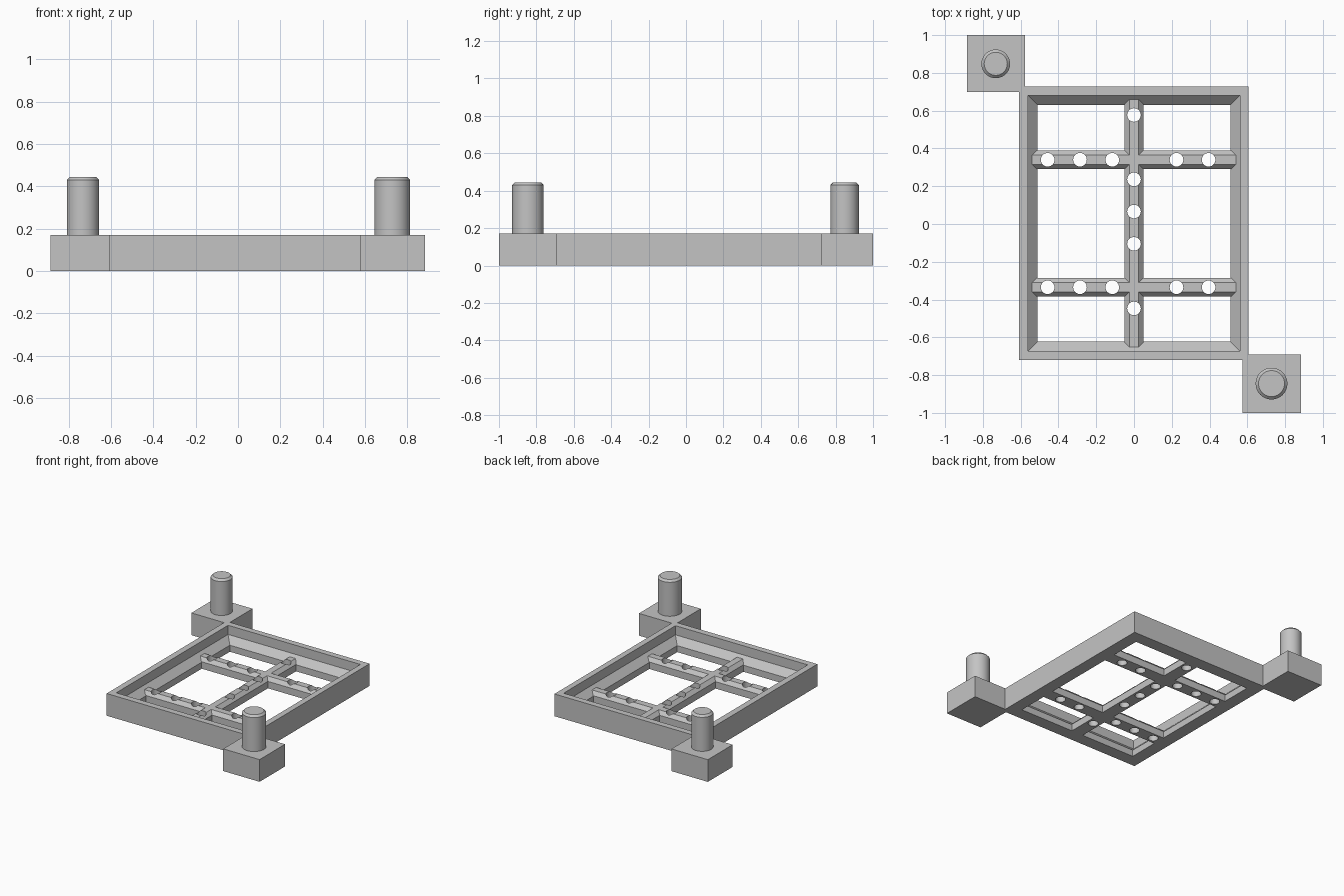
import bpy, bmesh
from math import radians

if "Cube" in bpy.data.objects:
    bpy.data.objects.remove(bpy.data.objects["Cube"], do_unlink=True)

grey = bpy.data.materials.new("plain grey")
grey.use_nodes = True
grey.diffuse_color = (0.55, 0.55, 0.55, 1)
grey.node_tree.nodes["Principled BSDF"].inputs["Base Color"].default_value = (0.55, 0.55, 0.55, 1)

HEIGHT = 0.17


def finish(bm, name):
    bmesh.ops.recalc_face_normals(bm, faces=bm.faces)
    mesh = bpy.data.meshes.new(name)
    bm.to_mesh(mesh)
    bm.free()
    mesh.materials.append(grey)
    obj = bpy.data.objects.new(name, mesh)
    bpy.context.collection.objects.link(obj)
    return obj


def loft(name, levels):
    """Solid through rectangles given as (x0, x1, y0, y1, z)."""
    bm = bmesh.new()
    rings = [[bm.verts.new((x, y, z)) for x, y in ((x0, y0), (x1, y0), (x1, y1), (x0, y1))]
             for x0, x1, y0, y1, z in levels]
    for low, high in zip(rings, rings[1:]):
        for i in range(4):
            j = (i + 1) % 4
            bm.faces.new((low[i], low[j], high[j], high[i]))
    bm.faces.new(rings[0][::-1])
    bm.faces.new(rings[-1])
    return finish(bm, name)


def box(name, x0, x1, y0, y1, z0=0, z1=HEIGHT):
    return loft(name, [(x0, x1, y0, y1, z0), (x0, x1, y0, y1, z1)])


def bar(name, length, along_x, centre):
    """Chamfered bar lying on the ground."""
    profile = [(-0.05, 0), (0.05, 0), (0.05, 0.053), (0.025, 0.08), (-0.025, 0.08), (-0.05, 0.053)]
    bm = bmesh.new()
    ends = []
    for e in (-length, length):
        ends.append([bm.verts.new((e, centre + w, z) if along_x else (centre + w, e, z))
                     for w, z in profile])
    for i in range(6):
        j = (i + 1) % 6
        bm.faces.new((ends[0][i], ends[0][j], ends[1][j], ends[1][i]))
    bm.faces.new(ends[0])
    bm.faces.new(ends[1])
    return finish(bm, name)


def lathe(name, x, y, levels, sides):
    """Round solid through (radius, z) levels."""
    bm = bmesh.new()
    rings = []
    for r, z in levels:
        ring = bmesh.ops.create_circle(bm, segments=sides, radius=r)["verts"]
        bmesh.ops.translate(bm, verts=ring, vec=(x, y, z))
        rings.append(ring)
    for low, high in zip(rings, rings[1:]):
        for i in range(sides):
            j = (i + 1) % sides
            bm.faces.new((low[i], low[j], high[j], high[i]))
    bm.faces.new(rings[0])
    bm.faces.new(rings[-1])
    return finish(bm, name)


def combine(target, tool, operation):
    mod = target.modifiers.new("combine", "BOOLEAN")
    mod.operation = operation
    mod.solver = "EXACT"
    mod.object = tool
    bpy.context.view_layer.objects.active = target
    bpy.ops.object.modifier_apply(modifier=mod.name)
    bpy.data.objects.remove(tool, do_unlink=True)


# Frame with a straight upper wall, sloped ledge and straight lower opening
frame = box("frame", -0.608, 0.605, -0.72, 0.727)
wide = (-0.56, 0.56, -0.672, 0.68)
narrow = (-0.51, 0.51, -0.622, 0.63)
cavity = loft("cavity", [(*narrow, -0.1), (*narrow, 0.05), (*wide, 0.1), (*wide, 0.3)])
combine(frame, cavity, "DIFFERENCE")

# Corner blocks
combine(frame, box("back_block", -0.885, -0.577, 0.70, 1.0), "UNION")
combine(frame, box("front_block", 0.575, 0.883, -1.0, -0.692), "UNION")

# Cross bars
rows = (0.34, -0.335)
combine(frame, bar("long_bar", 0.69, False, 0), "UNION")
for y in rows:
    combine(frame, bar("cross_bar", 0.58, True, y), "UNION")

# Evenly spaced holes through the bars
holes = [(x, y) for y in rows for x in (-0.457, -0.286, -0.115, 0.225, 0.395)]
holes += [(0, y) for y in (0.577, 0.236, 0.066, -0.105, -0.447)]
for x, y in holes:
    combine(frame, lathe("hole", x, y, [(0.036, -0.1), (0.036, 0.2)], 32), "DIFFERENCE")

# Locating pins with chamfered tips
pins = [lathe(name, x, y, [(r, HEIGHT - 0.02), (r, 0.43), (r - 0.015, 0.445)], 48)
        for name, x, y, r in (("back_pin", -0.732, 0.848, 0.076),
                              ("front_pin", 0.728, -0.845, 0.084))]

# Smooth round walls, sharp edges kept
bpy.ops.object.select_all(action="DESELECT")
for obj in [frame] + pins:
    obj.select_set(True)
bpy.context.view_layer.objects.active = frame
bpy.ops.object.shade_smooth_by_angle(angle=radians(30))
